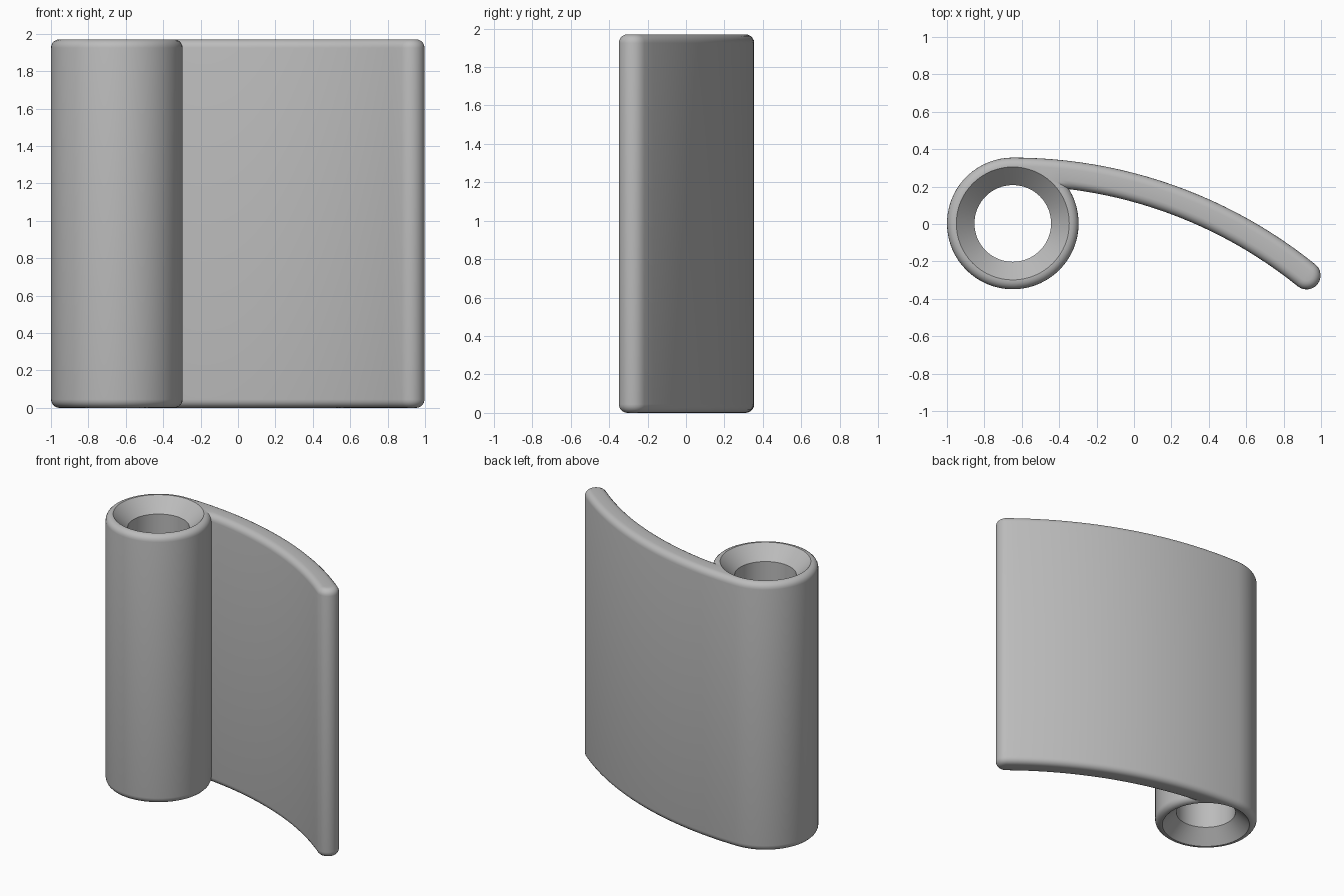
import bpy
import bmesh
from math import sin, cos, pi, asin, atan2, hypot, radians

cube = bpy.data.objects.get("Cube")
if cube:
    bpy.data.objects.remove(cube, do_unlink=True)

HEIGHT = 1.97
CX, CY = -0.648, 0.003      # barrel axis
BARREL = 0.352              # barrel outer radius
LEAF = 2.576                # outer radius of the curved leaf
THICK = 0.15                # leaf thickness
SWEEP = 0.679               # leaf arc angle
FILLET = 0.045              # rounded rim size
MOUTH, BORE = 0.302, 0.205  # chamfered opening and hole radii
LEAF_CY = CY + BARREL - LEAF


def arc(cx, cy, r, a0, a1, n):
    """Points from angle a0 to a1, both ends included."""
    return [(cx + r * cos(a0 + (a1 - a0) * i / n),
             cy + r * sin(a0 + (a1 - a0) * i / n)) for i in range(n + 1)]


def outline(inset):
    """Barrel and leaf cross-section, shrunk inward by inset."""
    r = BARREL - inset
    inner = LEAF - THICK + inset
    h = LEAF - BARREL
    # where the inner face of the leaf meets the barrel
    meet = asin((inner ** 2 - r ** 2 - h ** 2) / (2 * r * h))
    px, py = CX + r * cos(meet), CY + r * sin(meet)
    start = atan2(py - LEAF_CY, px - CX)
    end = pi / 2 - SWEEP
    mid = LEAF - THICK / 2
    tip = (CX + mid * cos(end), LEAF_CY + mid * sin(end))
    barrel = arc(CX, CY, r, pi / 2, 2 * pi + meet, 56)
    inside = arc(CX, LEAF_CY, inner, start, end, 20)[1:]
    cap = arc(*tip, THICK / 2 - inset, end - pi, end, 12)[1:]
    outside = arc(CX, LEAF_CY, LEAF - inset, end, pi / 2, 24)[1:-1]
    return barrel + inside + cap + outside


def add_ring(bm, points, z):
    return [bm.verts.new((x, y, z)) for x, y in points]


def bridge(bm, a, b):
    for i in range(len(a)):
        j = (i + 1) % len(a)
        bm.faces.new((a[i], a[j], b[j], b[i]))


bm = bmesh.new()

# Outer skin with rounded rims at both ends
steps = [i * pi / 10 for i in range(6)]
levels = [(FILLET * (1 - sin(t)), FILLET * (1 - cos(t))) for t in steps]
levels += [(d, HEIGHT - z) for d, z in reversed(levels)]
skin = [add_ring(bm, outline(d), z) for d, z in levels]
for low, high in zip(skin, skin[1:]):
    bridge(bm, low, high)

# Through hole with a chamfer at each end
depth = MOUTH - BORE
hole = [add_ring(bm, arc(CX, CY, r, 0, 2 * pi, 64)[:-1], z)
        for r, z in ((MOUTH, 0), (BORE, depth),
                     (BORE, HEIGHT - depth), (MOUTH, HEIGHT))]
for low, high in zip(hole, hole[1:]):
    bridge(bm, high, low)

# Flat end faces between the outline and the hole
for k in (0, -1):
    edges = [bm.edges.get((ring[i - 1], ring[i]))
             for ring in (skin[k], hole[k]) for i in range(len(ring))]
    bmesh.ops.triangle_fill(bm, edges=edges, use_beauty=True)

bmesh.ops.recalc_face_normals(bm, faces=bm.faces)
mesh = bpy.data.meshes.new("hinge_leaf")
bm.to_mesh(mesh)
bm.free()

# Plain grey material
grey = bpy.data.materials.new("plain grey")
grey.use_nodes = True
colour = (0.5, 0.5, 0.5, 1)
grey.diffuse_color = colour
grey.node_tree.nodes["Principled BSDF"].inputs["Base Color"].default_value = colour
mesh.materials.append(grey)

hinge = bpy.data.objects.new("hinge_leaf", mesh)
bpy.context.collection.objects.link(hinge)
bpy.context.view_layer.objects.active = hinge
hinge.select_set(True)
bpy.ops.object.shade_smooth_by_angle(angle=radians(30))
